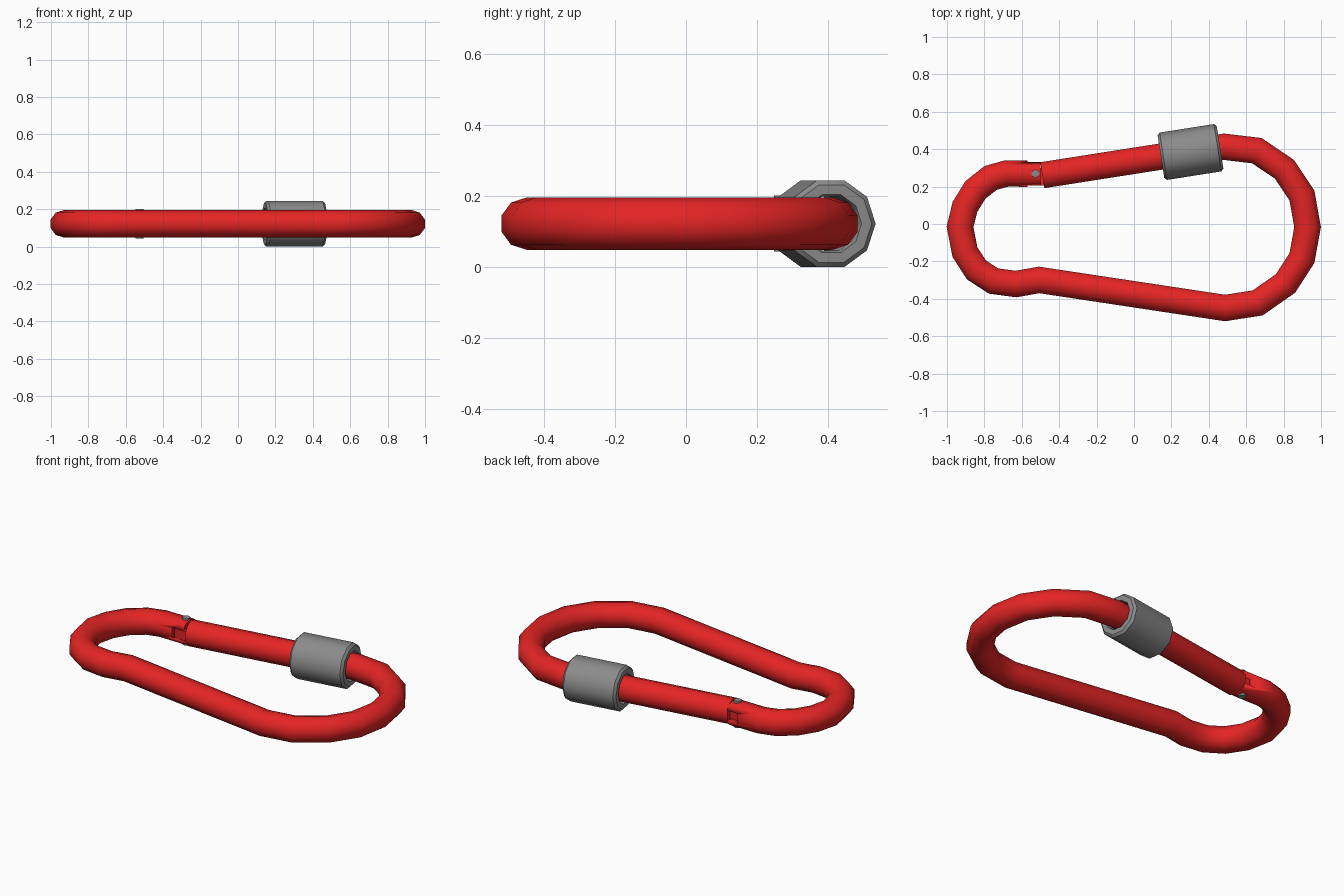
import bpy, bmesh, math
from mathutils import Vector, Matrix

if "Cube" in bpy.data.objects:
    bpy.data.objects.remove(bpy.data.objects["Cube"])

ZC = 0.122          # height of the centre plane
ROD_R = 0.0737


def material(name, rgb):
    m = bpy.data.materials.new(name)
    m.diffuse_color = (*rgb, 1)
    m.use_nodes = True
    m.node_tree.nodes["Principled BSDF"].inputs["Base Color"].default_value = m.diffuse_color
    return m


RED = material("red paint", (0.78, 0.018, 0.018))
GREY = material("grey metal", (0.26, 0.26, 0.26))


def finish(name, bm, mat, angle=50):
    bmesh.ops.recalc_face_normals(bm, faces=bm.faces)
    me = bpy.data.meshes.new(name)
    bm.to_mesh(me)
    bm.free()
    me.materials.append(mat)
    ob = bpy.data.objects.new(name, me)
    bpy.context.collection.objects.link(ob)
    bpy.ops.object.select_all(action='DESELECT')
    ob.select_set(True)
    bpy.context.view_layer.objects.active = ob
    bpy.ops.object.shade_smooth_by_angle(angle=math.radians(angle))
    return ob


def rod(name, path, mat):
    """Sweep a ten-sided section along a flat path with mitred corners."""
    pts = [Vector((x, y, ZC)) for x, y in path]
    bm = bmesh.new()
    rings = []
    for i, p in enumerate(pts):
        a = (p - pts[i - 1]).normalized() if i else (pts[1] - p).normalized()
        b = (pts[i + 1] - p).normalized() if i < len(pts) - 1 else a
        t = (a + b).normalized()
        n = Vector((-t.y, t.x, 0)) / max(0.5, t.dot(a))
        rings.append([bm.verts.new(p + n * ROD_R * math.sin(k * math.tau / 10)
                                   + Vector((0, 0, ROD_R * math.cos(k * math.tau / 10))))
                      for k in range(10)])
    for r, s in zip(rings, rings[1:]):
        for k in range(10):
            bm.faces.new((r[k], r[(k + 1) % 10], s[(k + 1) % 10], s[k]))
    bm.faces.new(rings[0])
    bm.faces.new(rings[-1])
    return finish(name, bm, mat)


def box(name, lo, hi, mat):
    bm = bmesh.new()
    lo, hi = Vector(lo), Vector(hi)
    bmesh.ops.create_cube(bm, size=1, matrix=Matrix.Translation((lo + hi) / 2)
                          @ Matrix.Diagonal((*(hi - lo), 1)))
    return finish(name, bm, mat)


# Main bent body, from the hinge end round to inside the sleeve
body = rod("body", [
    (-0.50, 0.268), (-0.682, 0.270), (-0.767, 0.246), (-0.848, 0.182),
    (-0.904, 0.091), (-0.93, -0.016), (-0.904, -0.150), (-0.842, -0.246),
    (-0.751, -0.305), (-0.631, -0.321), (-0.508, -0.299), (0.487, -0.449),
    (0.661, -0.422), (0.81, -0.318), (0.898, -0.182), (0.928, -0.016),
    (0.898, 0.152), (0.805, 0.292), (0.657, 0.392), (0.481, 0.413),
    (0.32, 0.388)], RED)

# Slot in the hinge end, leaving an upper and a lower cheek
cutter = box("slot_cutter", (-0.57, 0.1, ZC - 0.032), (-0.4, 0.45, ZC + 0.032), RED)
cutter.hide_render = True
mod = body.modifiers.new("slot", 'BOOLEAN')
mod.operation = 'DIFFERENCE'
mod.solver = 'EXACT'
mod.object = cutter
bpy.context.view_layer.objects.active = body
bpy.ops.object.modifier_apply(modifier=mod.name)
bpy.data.objects.remove(cutter)

# Straight gate with a tongue sitting between the cheeks
rod("gate", [(-0.49, 0.261), (0.32, 0.388)], RED)
box("gate_tongue", (-0.557, 0.205, ZC - 0.028), (-0.47, 0.30, ZC + 0.028), RED)

# Hinge pin
bm = bmesh.new()
bmesh.ops.create_cone(bm, cap_ends=True, segments=8, radius1=0.022, radius2=0.022,
                      depth=0.158, matrix=Matrix.Translation((-0.527, 0.27, ZC)))
finish("hinge_pin", bm, GREY)

# Locking sleeve: ten-sided hollow tube with chamfered rims, turned with the gate
prof = [(-0.145, 0.08), (-0.16, 0.086), (-0.16, 0.115), (-0.147, 0.128),
        (0.147, 0.128), (0.16, 0.115), (0.16, 0.086), (0.145, 0.08)]
bm = bmesh.new()
mat = Matrix.Translation((0.302, 0.385, ZC)) @ Matrix.Rotation(math.atan(0.157), 4, 'Z')
rings = [[bm.verts.new(mat @ Vector((x, r * math.cos(k * math.tau / 10),
                                     r * math.sin(k * math.tau / 10))))
          for k in range(10)] for x, r in prof]
for r, s in zip(rings, rings[1:] + rings[:1]):
    for k in range(10):
        bm.faces.new((r[k], r[(k + 1) % 10], s[(k + 1) % 10], s[k]))
finish("locking_sleeve", bm, GREY, 40)
